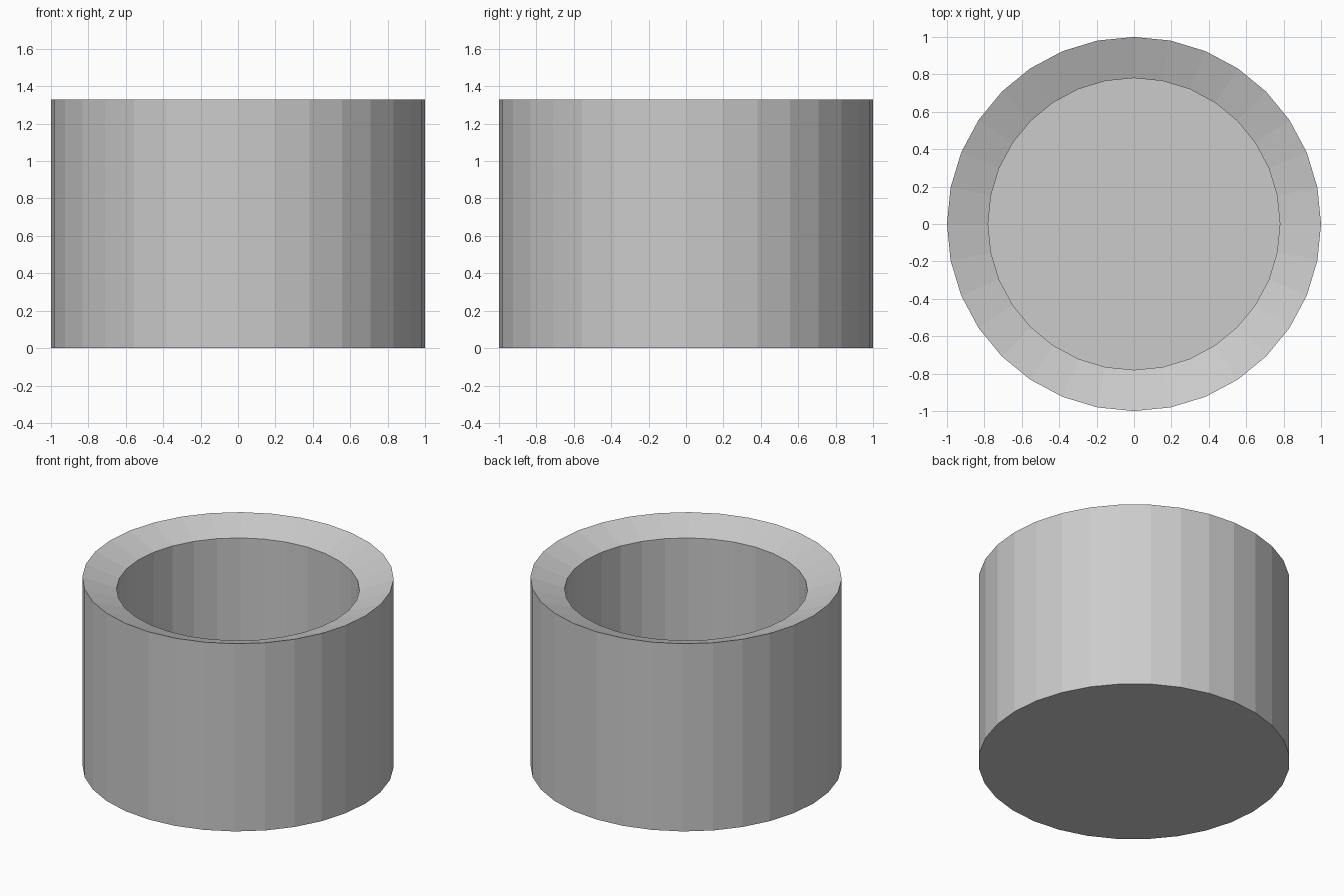
import bpy, bmesh
from math import sin, cos, tau

if "Cube" in bpy.data.objects:
    bpy.data.objects.remove(bpy.data.objects["Cube"])

SIDES = 32
# radius, height: outer base, outer lip, sloped rim edge, inner floor
PROFILE = [(1.0, 0.0), (1.0, 1.33), (0.78, 1.25), (0.78, 0.2)]

bm = bmesh.new()
rings = [[bm.verts.new((r * cos(tau * i / SIDES), r * sin(tau * i / SIDES), z))
          for i in range(SIDES)] for r, z in PROFILE]

# outer wall, bevelled rim and inner wall
for low, high in zip(rings, rings[1:]):
    for i in range(SIDES):
        j = (i + 1) % SIDES
        bm.faces.new((low[i], low[j], high[j], high[i]))

# underside and inner floor
bm.faces.new(rings[0][::-1])
bm.faces.new(rings[-1])

mesh = bpy.data.meshes.new("round_pot")
bm.to_mesh(mesh)
bm.free()
pot = bpy.data.objects.new("round_pot", mesh)
bpy.context.collection.objects.link(pot)
